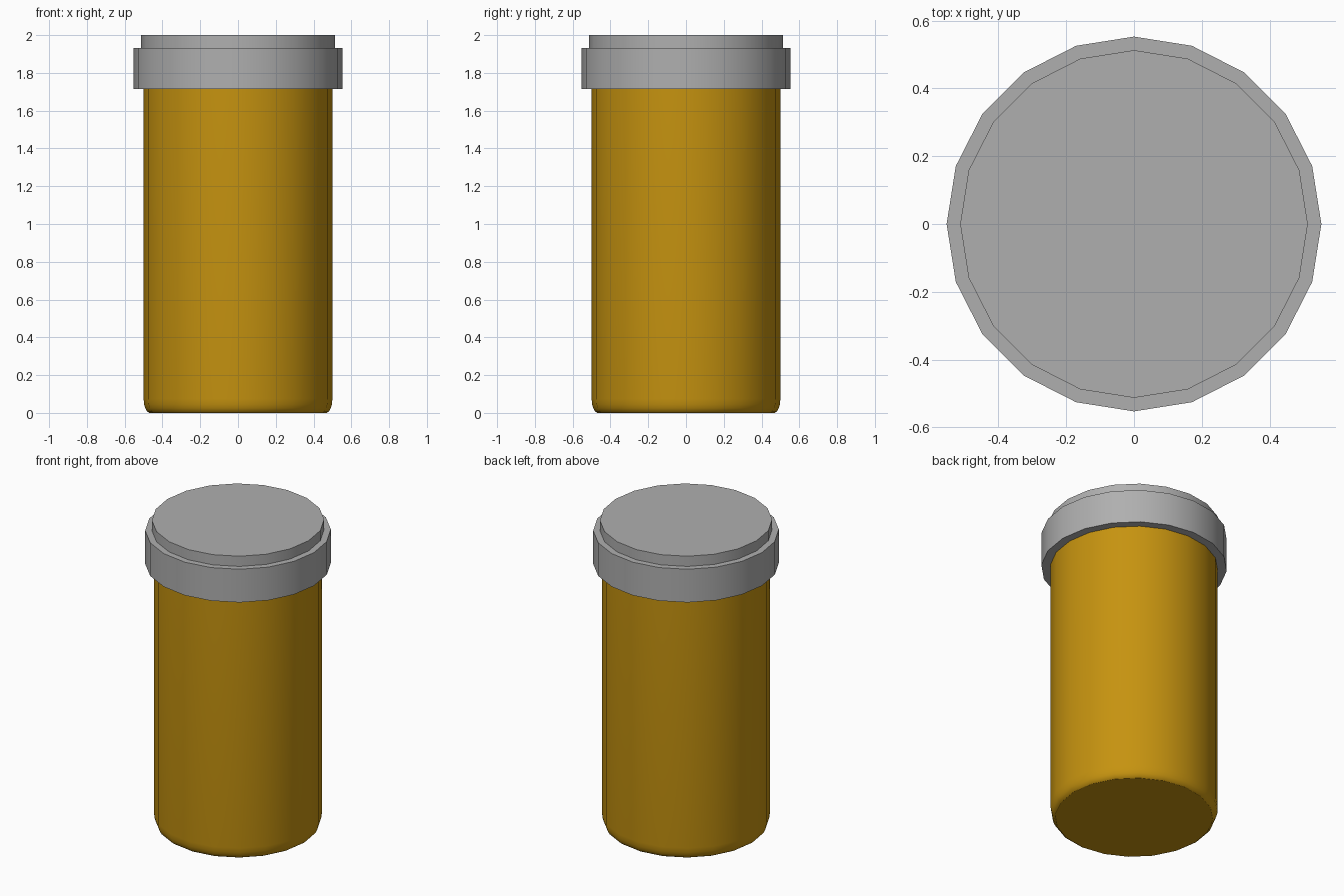
import bpy, bmesh, math

if "Cube" in bpy.data.objects:
    bpy.data.objects.remove(bpy.data.objects["Cube"])

SIDES = 20


def lathe(name, profile, color, angle=30):
    """Revolve an (r, z) profile, listed bottom to top, and cap both ends."""
    bm = bmesh.new()
    rings = []
    for r, z in profile:
        rings.append([bm.verts.new((r * math.cos(2 * math.pi * i / SIDES),
                                    r * math.sin(2 * math.pi * i / SIDES), z))
                      for i in range(SIDES)])
    for a, b in zip(rings, rings[1:]):
        for i in range(SIDES):
            j = (i + 1) % SIDES
            bm.faces.new((a[i], a[j], b[j], b[i]))
    bm.faces.new(rings[0][::-1])
    bm.faces.new(rings[-1])
    mesh = bpy.data.meshes.new(name)
    bm.to_mesh(mesh)
    bm.free()
    obj = bpy.data.objects.new(name, mesh)
    bpy.context.collection.objects.link(obj)
    mat = bpy.data.materials.new(name + "_material")
    mat.diffuse_color = color
    mat.use_nodes = True
    mat.node_tree.nodes["Principled BSDF"].inputs["Base Color"].default_value = mat.diffuse_color
    mesh.materials.append(mat)
    bpy.ops.object.select_all(action='DESELECT')
    obj.select_set(True)
    bpy.context.view_layer.objects.active = obj
    bpy.ops.object.shade_smooth_by_angle(angle=math.radians(angle))
    return obj


# Amber bottle with a rounded bottom edge, reaching up inside the lid
lathe("bottle", [(0.47, 0), (0.482, 0.008), (0.491, 0.025), (0.497, 0.045),
                 (0.5, 0.075), (0.5, 1.9)], (0.565, 0.292, 0.005, 1))

# Stepped lid: wide grip band and narrower top disc
lathe("lid", [(0.553, 1.715), (0.553, 1.933), (0.513, 1.933), (0.513, 2.0)],
      (0.43, 0.43, 0.43, 1))
